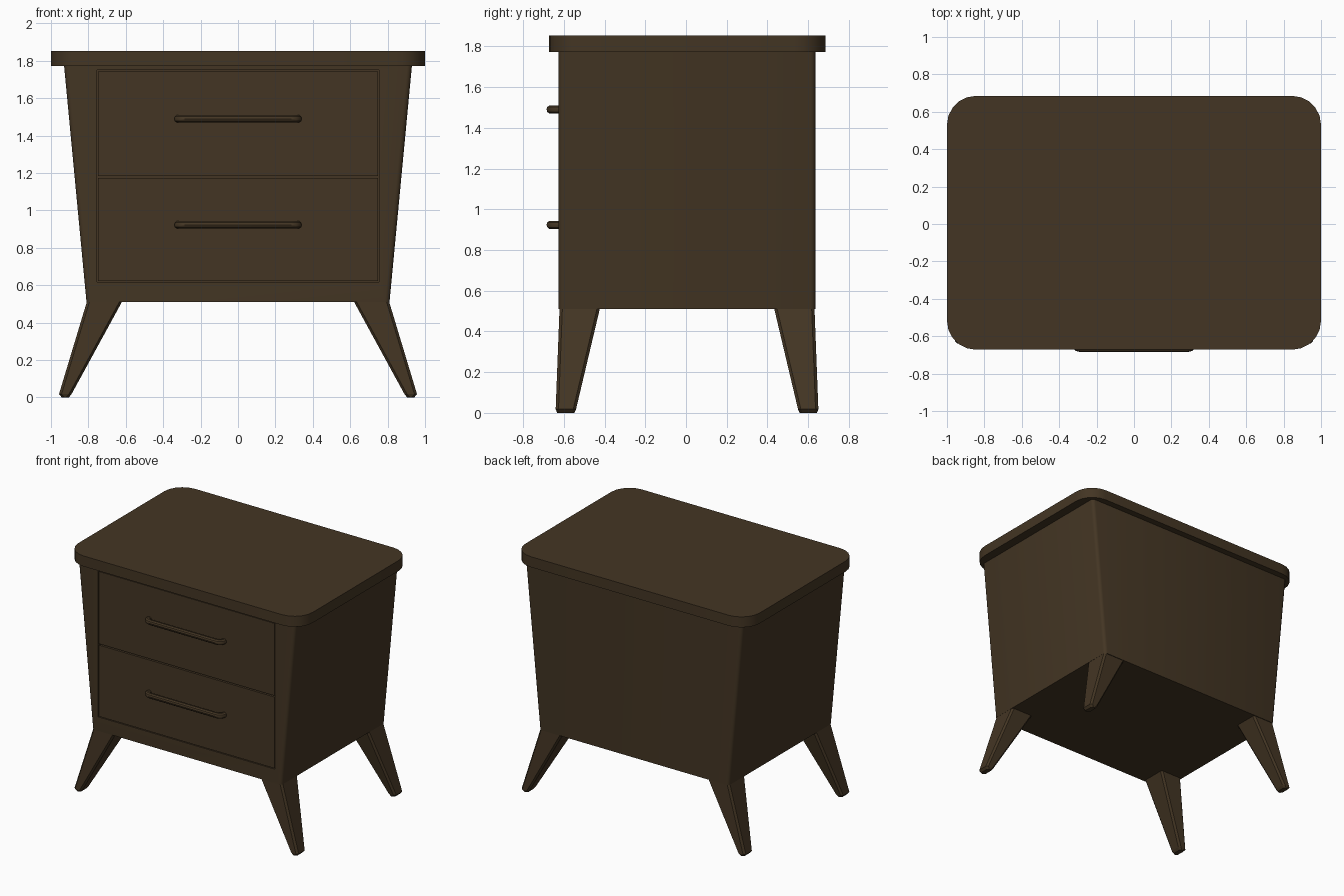
import bpy, bmesh, math
from mathutils import Vector

if "Cube" in bpy.data.objects:
    bpy.data.objects.remove(bpy.data.objects["Cube"])

wood = bpy.data.materials.new("dark walnut")
wood.diffuse_color = (0.057, 0.036, 0.017, 1)
wood.use_nodes = True
wood.node_tree.nodes["Principled BSDF"].inputs["Base Color"].default_value = wood.diffuse_color
CY = 0.005  # middle of the cabinet in depth


def finish(bm, name, smooth=True):
    bmesh.ops.recalc_face_normals(bm, faces=bm.faces[:])
    me = bpy.data.meshes.new(name)
    bm.to_mesh(me)
    bm.free()
    ob = bpy.data.objects.new(name, me)
    bpy.context.collection.objects.link(ob)
    me.materials.append(wood)
    if smooth:
        bpy.ops.object.select_all(action='DESELECT')
        bpy.context.view_layer.objects.active = ob
        ob.select_set(True)
        bpy.ops.object.shade_smooth_by_angle(angle=math.radians(35))
    return ob


def rounded_rect(hx, y0, y1, r, n):
    """Outline of a rectangle with rounded corners, anticlockwise."""
    pts = []
    corners = ((hx, y1), (-hx, y1), (-hx, y0), (hx, y0))
    for k, (x, y) in enumerate(corners):
        cx = x - math.copysign(r, x)
        cy = y - math.copysign(r, y)
        for i in range(n + 1):
            a = math.pi / 2 * (k + i / n)
            pts.append((cx + r * math.cos(a), cy + r * math.sin(a)))
    return pts


def loft(bm, rings):
    """Closed solid through a list of (outline, z)."""
    loops = [[bm.verts.new((x, y, z)) for x, y in o] for o, z in rings]
    n = len(loops[0])
    for a, b in zip(loops, loops[1:]):
        for i in range(n):
            j = (i + 1) % n
            bm.faces.new((a[i], a[j], b[j], b[i]))
    bm.faces.new(loops[0][::-1])
    bm.faces.new(loops[-1])


# Table top
bm = bmesh.new()
loft(bm, [(rounded_rect(1.0, -0.672, 0.685, 0.155, 5), z) for z in (1.772, 1.853)])
finish(bm, "table_top")

# Tapered cabinet body with a shallow drawer opening in the front
FX, FZ0, FZ1 = 0.755, 0.618, 1.752
bm = bmesh.new()
loft(bm, [(rounded_rect(0.81, -0.626, 0.636, 0.025, 3), 0.51),
          (rounded_rect(0.93, -0.626, 0.636, 0.025, 3), 1.775)])
bmesh.ops.recalc_face_normals(bm, faces=bm.faces[:])
front = min(bm.faces, key=lambda f: f.calc_center_median().y)
bmesh.ops.inset_region(bm, faces=[front], thickness=0.05)
for v in front.verts:
    v.co = Vector((math.copysign(FX, v.co.x), v.co.y, FZ0 if v.co.z < 1.1 else FZ1))
bmesh.ops.inset_region(bm, faces=[front], thickness=0.0)
for v in front.verts:
    v.co.y += 0.03
finish(bm, "cabinet_body")


# Drawer fronts, flush with the body
def drawer(name, z0, z1):
    bm = bmesh.new()
    bmesh.ops.create_cube(bm, size=1)
    for v in bm.verts:
        v.co = Vector((v.co.x * 2 * (FX - 0.006), -0.61 + v.co.y * 0.032,
                       (z0 + z1) / 2 + v.co.z * (z1 - z0)))
    finish(bm, name, False)


drawer("lower_drawer", FZ0 + 0.006, 1.174)
drawer("upper_drawer", 1.184, FZ1 - 0.01)


# Bow handles: round bar swept along a U path with rounded bends
def handle(name, z, r=0.021, sides=10):
    half = [(0.32, -0.615), (0.32, -0.635), (0.315, -0.65), (0.302, -0.66), (0.285, -0.664)]
    path = [(-x, y) for x, y in half] + half[::-1]
    bm = bmesh.new()
    rings = []
    for i, p in enumerate(path):
        a, b = path[max(i - 1, 0)], path[min(i + 1, len(path) - 1)]
        t = Vector((b[0] - a[0], b[1] - a[1], 0)).normalized()
        side = Vector((-t.y, t.x, 0))
        up = Vector((0, 0, 1))
        rings.append([bm.verts.new(Vector((p[0], p[1], z))
                      + side * r * math.cos(q) + up * r * math.sin(q))
                      for q in (math.tau * k / sides for k in range(sides))])
    for a, b in zip(rings, rings[1:]):
        for k in range(sides):
            m = (k + 1) % sides
            bm.faces.new((a[k], a[m], b[m], b[k]))
    bm.faces.new(rings[0])
    bm.faces.new(rings[-1][::-1])
    finish(bm, name)


handle("upper_handle", 1.49)
handle("lower_handle", 0.923)


# Splayed tapered legs, mirrored into the four corners
def leg(name, sx, sy):
    def outline(x0, x1, y0, y1, c=0.014):
        o = [(x0 + c, y0), (x1 - c, y0), (x1, y0 + c), (x1, y1 - c),
             (x1 - c, y1), (x0 + c, y1), (x0, y1 - c), (x0, y0 + c)]
        return [(sx * x, CY + sy * y) for x, y in o]
    bm = bmesh.new()
    loft(bm, [(outline(0.905, 0.942, 0.553, 0.638), 0.0),
              (outline(0.89, 0.957, 0.545, 0.645), 0.018),
              (outline(0.62, 0.808, 0.428, 0.626), 0.512)])
    finish(bm, name, False)


for sy, end in ((-1, "front"), (1, "back")):
    for sx, side in ((-1, "left"), (1, "right")):
        leg(f"{end}_{side}_leg", sx, sy)
